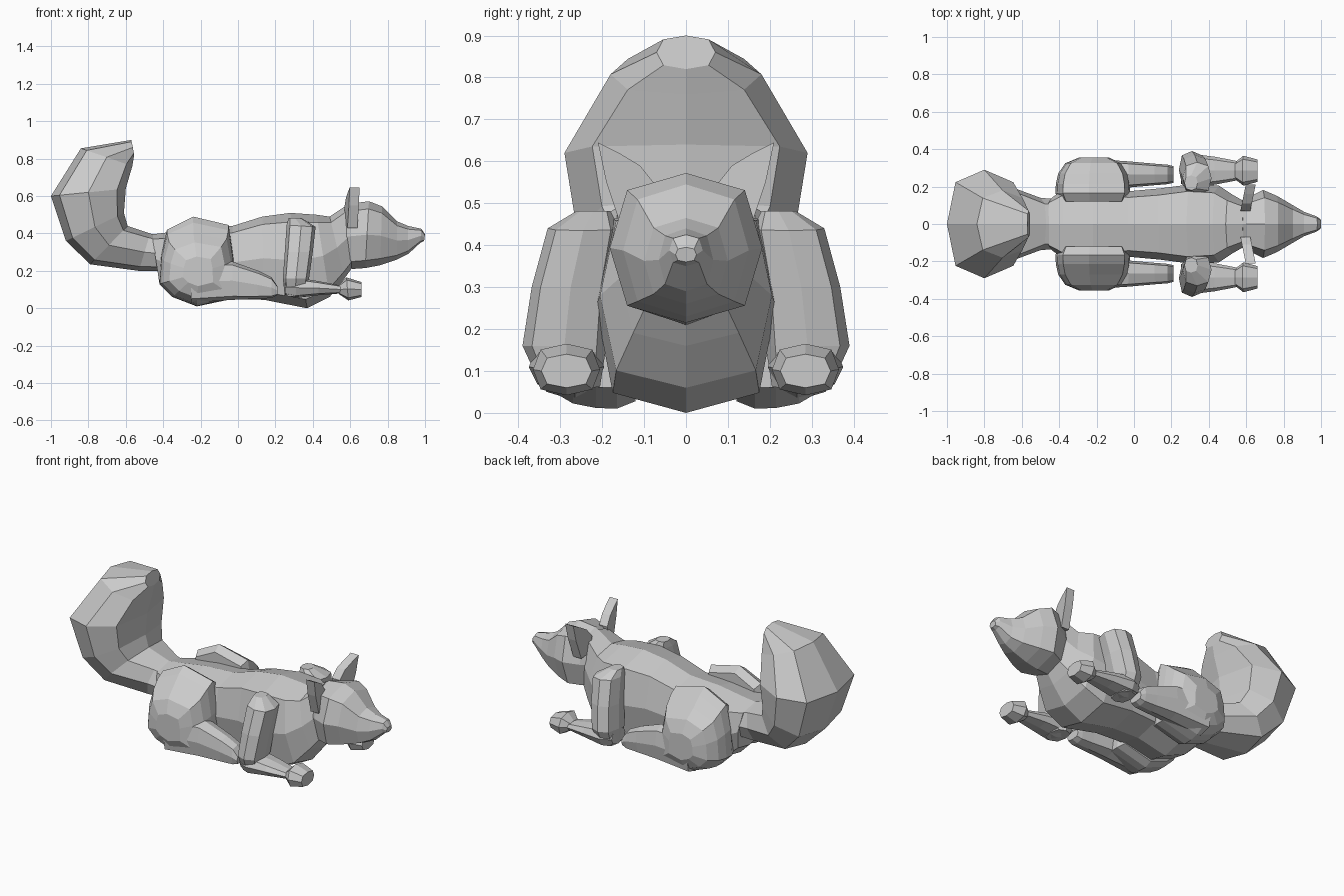
import bpy, bmesh
from math import sin, cos, pi


def power(v, p):
    return (1 if v >= 0 else -1) * abs(v) ** p


def skin(name, rings, mirrored=False):
    """Bridge closed rings of equal length, cap both ends."""
    bm = bmesh.new()
    loops = [[bm.verts.new(p) for p in r] for r in rings]
    n = len(loops[0])
    for a, b in zip(loops, loops[1:]):
        for i in range(n):
            j = (i + 1) % n
            bm.faces.new((a[i], a[j], b[j], b[i]))
    bm.faces.new(loops[0])
    bm.faces.new(loops[-1])
    bmesh.ops.recalc_face_normals(bm, faces=bm.faces)
    me = bpy.data.meshes.new(name)
    bm.to_mesh(me)
    bm.free()
    ob = bpy.data.objects.new(name, me)
    bpy.context.collection.objects.link(ob)
    if mirrored:
        m = ob.modifiers.new("mirror", 'MIRROR')
        m.use_axis = (False, True, False)
    return ob


def loft(name, sections, n=8, p=0.75, mirrored=False):
    """Section: low x, low z, high x, high z, centre y, half width."""
    rings = []
    for xa, za, xb, zb, yc, w in sections:
        ring = []
        for i in range(n):
            t = 2 * pi * i / n
            u = (power(cos(t), p) + 1) / 2
            ring.append((xa + (xb - xa) * u, yc + w * power(sin(t), p), za + (zb - za) * u))
        rings.append(ring)
    return skin(name, rings, mirrored)


# Torso rising into the neck
loft("torso", [
    (-0.42, 0.13, -0.46, 0.395, 0, 0.14),
    (-0.36, 0.07, -0.38, 0.405, 0, 0.19),
    (-0.22, 0.01, -0.22, 0.43, 0, 0.20),
    (-0.03, 0.05, -0.03, 0.44, 0, 0.175),
    (0.14, 0.045, 0.13, 0.49, 0, 0.19),
    (0.37, 0.0, 0.28, 0.51, 0, 0.215),
    (0.49, 0.06, 0.42, 0.50, 0, 0.205),
    (0.57, 0.16, 0.49, 0.49, 0, 0.155),
    (0.62, 0.23, 0.58, 0.55, 0, 0.115)], n=8, p=0.6)

# Head with a tapering muzzle
loft("head", [
    (0.54, 0.26, 0.52, 0.50, 0, 0.09),
    (0.61, 0.21, 0.60, 0.56, 0, 0.14),
    (0.68, 0.215, 0.70, 0.572, 0, 0.182),
    (0.76, 0.23, 0.77, 0.545, 0, 0.15),
    (0.85, 0.26, 0.85, 0.465, 0, 0.10),
    (0.91, 0.29, 0.91, 0.44, 0, 0.065),
    (0.975, 0.35, 0.98, 0.425, 0, 0.04),
    (0.995, 0.36, 1.0, 0.395, 0, 0.025)], n=8, p=0.75)

# Bushy upturned tail
loft("tail", [
    (-0.38, 0.20, -0.40, 0.38, 0, 0.13),
    (-0.53, 0.20, -0.47, 0.40, 0, 0.14),
    (-0.79, 0.235, -0.59, 0.44, 0, 0.21),
    (-0.92, 0.36, -0.61, 0.51, 0, 0.26),
    (-1.0, 0.60, -0.60, 0.64, 0, 0.29),
    (-0.84, 0.855, -0.565, 0.76, 0, 0.18),
    (-0.57, 0.90, -0.555, 0.82, 0, 0.07)], n=8, p=0.75)

# Ears: leaf outline with thickness in x, swept forward towards the tip
ear = [(0.21, 0.645), (0.16, 0.62), (0.11, 0.59), (0.07, 0.54), (0.09, 0.45), (0.15, 0.43), (0.19, 0.55)]
skin("ear", [[(x + 0.2 * (y - 0.2), y, z) for y, z in ear] for x in (0.595, 0.648)], True)

# Front leg: upper arm, forearm and paw
loft("upper_front_leg", [
    (0.27, 0.482, 0.34, 0.482, 0.22, 0.04),
    (0.26, 0.445, 0.415, 0.435, 0.245, 0.085),
    (0.25, 0.30, 0.40, 0.30, 0.275, 0.093),
    (0.24, 0.16, 0.38, 0.16, 0.29, 0.1),
    (0.25, 0.065, 0.36, 0.06, 0.275, 0.07)], n=8, p=0.75, mirrored=True)
loft("forearm", [
    (0.25, 0.07, 0.25, 0.15, 0.28, 0.065),
    (0.31, 0.055, 0.31, 0.165, 0.285, 0.09),
    (0.43, 0.07, 0.43, 0.145, 0.285, 0.075),
    (0.56, 0.08, 0.56, 0.12, 0.285, 0.05)], n=8, mirrored=True)
loft("front_paw", [
    (0.54, 0.075, 0.54, 0.125, 0.285, 0.045),
    (0.59, 0.042, 0.58, 0.165, 0.285, 0.08),
    (0.66, 0.06, 0.66, 0.14, 0.285, 0.06)], n=8, mirrored=True)

# Hind leg: rounded thigh built outward in y, then the foot
thigh = [(-0.42, 0.13), (-0.41, 0.28), (-0.38, 0.42), (-0.24, 0.49), (-0.05, 0.445),
         (-0.025, 0.27), (-0.02, 0.06), (-0.22, 0.01), (-0.35, 0.06)]
cx, cz = -0.21, 0.19
skin("thigh", [[(cx + (x - cx) * s, y, cz + (z - cz) * (s if z < cz else s * k)) for x, z in thigh]
               for y, s, k in ((0.12, 0.9, 1), (0.165, 1.0, 1), (0.215, 0.99, 0.9), (0.27, 0.93, 0.76),
                               (0.325, 0.75, 0.72), (0.355, 0.4, 0.72))], True)
loft("hind_foot", [
    (-0.25, 0.03, -0.25, 0.25, 0.265, 0.085),
    (-0.03, 0.045, -0.03, 0.25, 0.265, 0.07),
    (0.10, 0.05, 0.11, 0.20, 0.265, 0.058),
    (0.18, 0.055, 0.18, 0.165, 0.265, 0.052),
    (0.21, 0.07, 0.21, 0.12, 0.265, 0.045)], n=8, p=0.6, mirrored=True)
